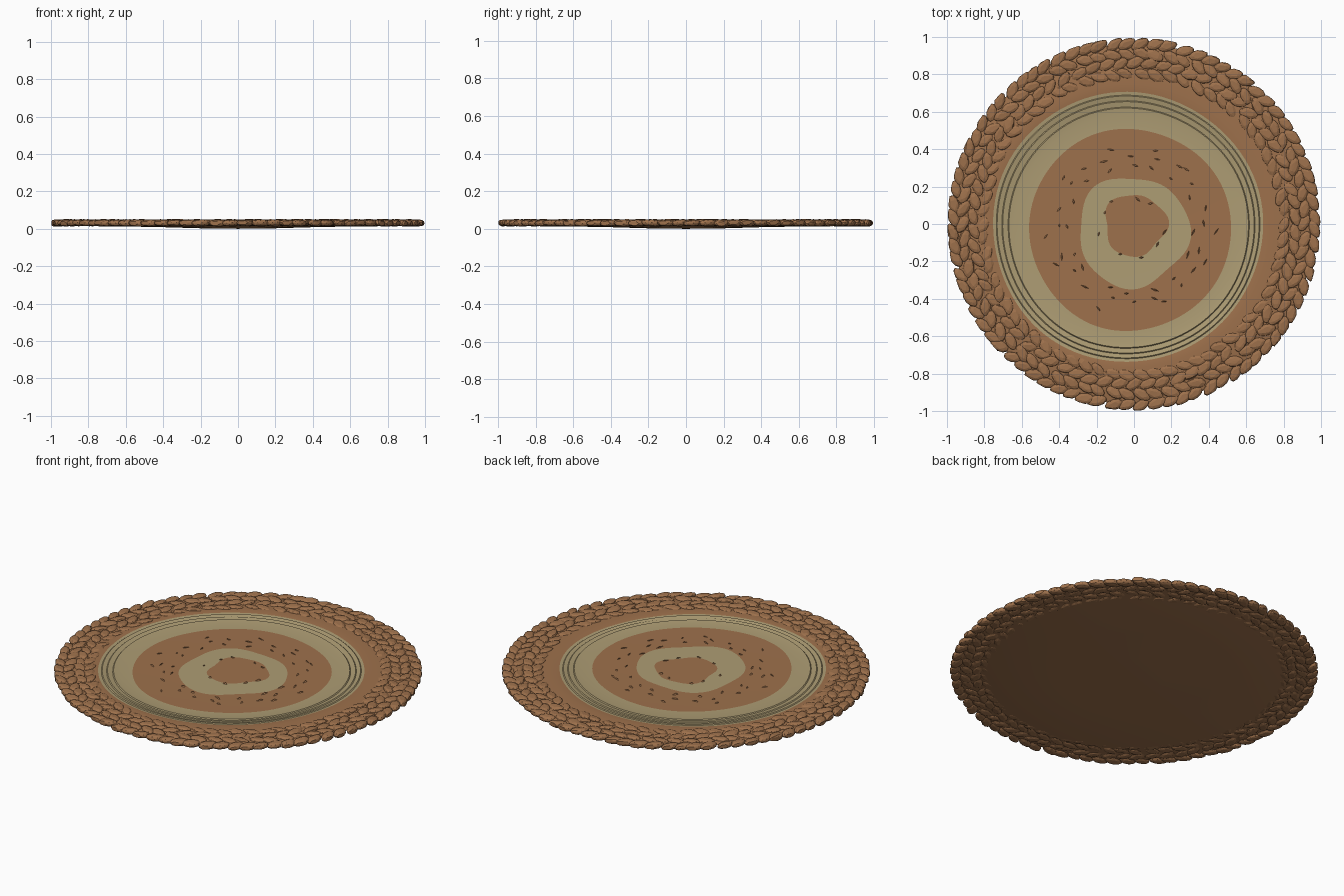
import bpy, bmesh, math, random
from mathutils import Vector, Matrix

if "Cube" in bpy.data.objects:
    bpy.data.objects.remove(bpy.data.objects["Cube"])

random.seed(4)
N = 96


def material(name, rgb):
    def lin(c):
        c /= 255
        return c / 12.92 if c <= 0.04045 else ((c + 0.055) / 1.055) ** 2.4
    m = bpy.data.materials.new(name)
    m.diffuse_color = (*[lin(c) for c in rgb], 1)
    m.use_nodes = True
    m.node_tree.nodes["Principled BSDF"].inputs["Base Color"].default_value = m.diffuse_color
    return m


BROWN = material("woven brown", (158, 113, 76))
TAN = material("straw tan", (174, 157, 116))


def finish(bm, name, mats, smooth=False):
    bmesh.ops.recalc_face_normals(bm, faces=bm.faces)
    me = bpy.data.meshes.new(name)
    bm.to_mesh(me)
    bm.free()
    ob = bpy.data.objects.new(name, me)
    bpy.context.collection.objects.link(ob)
    for m in mats:
        me.materials.append(m)
    if smooth:
        bpy.ops.object.select_all(action='DESELECT')
        ob.select_set(True)
        bpy.context.view_layer.objects.active = ob
        bpy.ops.object.shade_smooth_by_angle(angle=math.radians(25))
    return ob


# Mat: rings of (radius, centre x, centre y, z, wobble, colour of band inside the ring)
rings = [
    (0.165, 0.005, -0.005, 0.034, 0.012, 0),
    (0.295, -0.005, -0.040, 0.034, 0.014, 1),
    (0.420, -0.015, -0.035, 0.035, 0.004, 0),
    (0.540, -0.022, -0.030, 0.036, 0.004, 0),
    (0.610, -0.028, -0.022, 0.037, 0.003, 1),
    (0.640, -0.030, -0.020, 0.041, 0.003, 1),
    (0.645, -0.030, -0.020, 0.036, 0.003, 1),
    (0.672, -0.032, -0.018, 0.041, 0.003, 1),
    (0.677, -0.032, -0.018, 0.037, 0.003, 1),
    (0.700, -0.034, -0.016, 0.042, 0.003, 1),
    (0.705, -0.034, -0.016, 0.038, 0.003, 1),
    (0.722, -0.035, -0.015, 0.040, 0.004, 1),
    (0.755, -0.025, -0.010, 0.043, 0.003, 0),
    (0.790, -0.012, -0.005, 0.041, 0.002, 0),
    (0.950, 0, 0, 0.038, 0, 0),
    (0.965, 0, 0, 0.032, 0, 0),
    (0.950, 0, 0, 0.024, 0, 0),
    (0.830, 0, 0, 0.022, 0, 0),
    (0.790, 0, 0, 0.014, 0, 0),
    (0.450, 0, 0, 0.010, 0, 0),
    (0.180, 0, 0, 0.002, 0, 0),
]
bm = bmesh.new()
prev = None
first = bm.verts.new((0, 0, 0.034))
for r, cx, cy, z, wob, mi in rings:
    loop = []
    for i in range(N):
        a = 2 * math.pi * i / N
        rr = r + wob * (math.sin(3 * a + 1) + 0.6 * math.sin(5 * a + r * 9))
        loop.append(bm.verts.new((cx + rr * math.cos(a), cy + rr * math.sin(a), z)))
    for i in range(N):
        j = (i + 1) % N
        if prev:
            f = bm.faces.new((prev[i], loop[i], loop[j], prev[j]))
        else:
            f = bm.faces.new((first, loop[i], loop[j]))
        f.material_index = mi
    prev = loop
last = bm.verts.new((0, 0, 0))
for i in range(N):
    bm.faces.new((prev[i], last, prev[(i + 1) % N]))
finish(bm, "woven_mat", [BROWN, TAN], smooth=True)


# Braided border: rows of flattened strands leaning alternately in and out
bm = bmesh.new()
for row, (rad, count, zc) in enumerate([(0.805, 66, 0.032), (0.858, 70, 0.033),
                                        (0.912, 74, 0.033), (0.966, 80, 0.031)]):
    lean = 24 if row % 2 else -24
    for i in range(count):
        a = 2 * math.pi * (i + 0.5 * (row % 2) + random.uniform(-0.15, 0.15)) / count
        r = rad + random.uniform(-0.007, 0.007)
        tilt = math.radians(lean + random.uniform(-10, 10))
        size = Vector((0.053, 0.030, 0.0165)) * random.uniform(0.93, 1.06)
        rot = (Matrix.Translation((r * math.cos(a), r * math.sin(a), zc))
               @ Matrix.Rotation(a + math.pi / 2 + tilt, 4, 'Z')
               @ Matrix.Rotation(random.uniform(-0.18, 0.18), 4, 'X')
               @ Matrix.Rotation(random.uniform(-0.05, 0.05), 4, 'Y'))
        for v in bmesh.ops.create_icosphere(bm, subdivisions=2, radius=1)["verts"]:
            z = max(-1, min(1, v.co.z * 1.3))
            v.co = rot @ Vector((v.co.x * size.x, v.co.y * size.y, z * size.z))
            d = math.hypot(v.co.x, v.co.y)
            if d > 0.997:
                v.co.x *= 0.997 / d
                v.co.y *= 0.997 / d
            v.co.z = min(0.051, max(0.012, v.co.z))
finish(bm, "braided_border", [BROWN])


# Loose fibre flecks: small slivers standing up from the mat
bm = bmesh.new()
for r, count in [(0.17, 9), (0.34, 16), (0.40, 20), (0.45, 10)]:
    for i in range(count):
        a = 2 * math.pi * (i + random.uniform(-0.3, 0.3)) / count
        rr = r + random.uniform(-0.02, 0.02)
        c = Vector((rr * math.cos(a) - 0.015, rr * math.sin(a) - 0.02, 0.033))
        h = a + math.pi / 2 + random.uniform(-0.8, 0.8)
        t = Vector((math.cos(h), math.sin(h), 0)) * random.uniform(0.012, 0.030)
        n = Vector((-math.sin(h), math.cos(h), 0)) * 0.006
        v = [bm.verts.new(p) for p in (c - t, c + n, c + t, c - n,
                                       c + t * 0.3 + n * 0.6 + Vector((0, 0, 0.008)))]
        for k in range(4):
            bm.faces.new((v[k], v[(k + 1) % 4], v[4]))
        bm.faces.new(v[3::-1])
finish(bm, "fibre_flecks", [BROWN])
